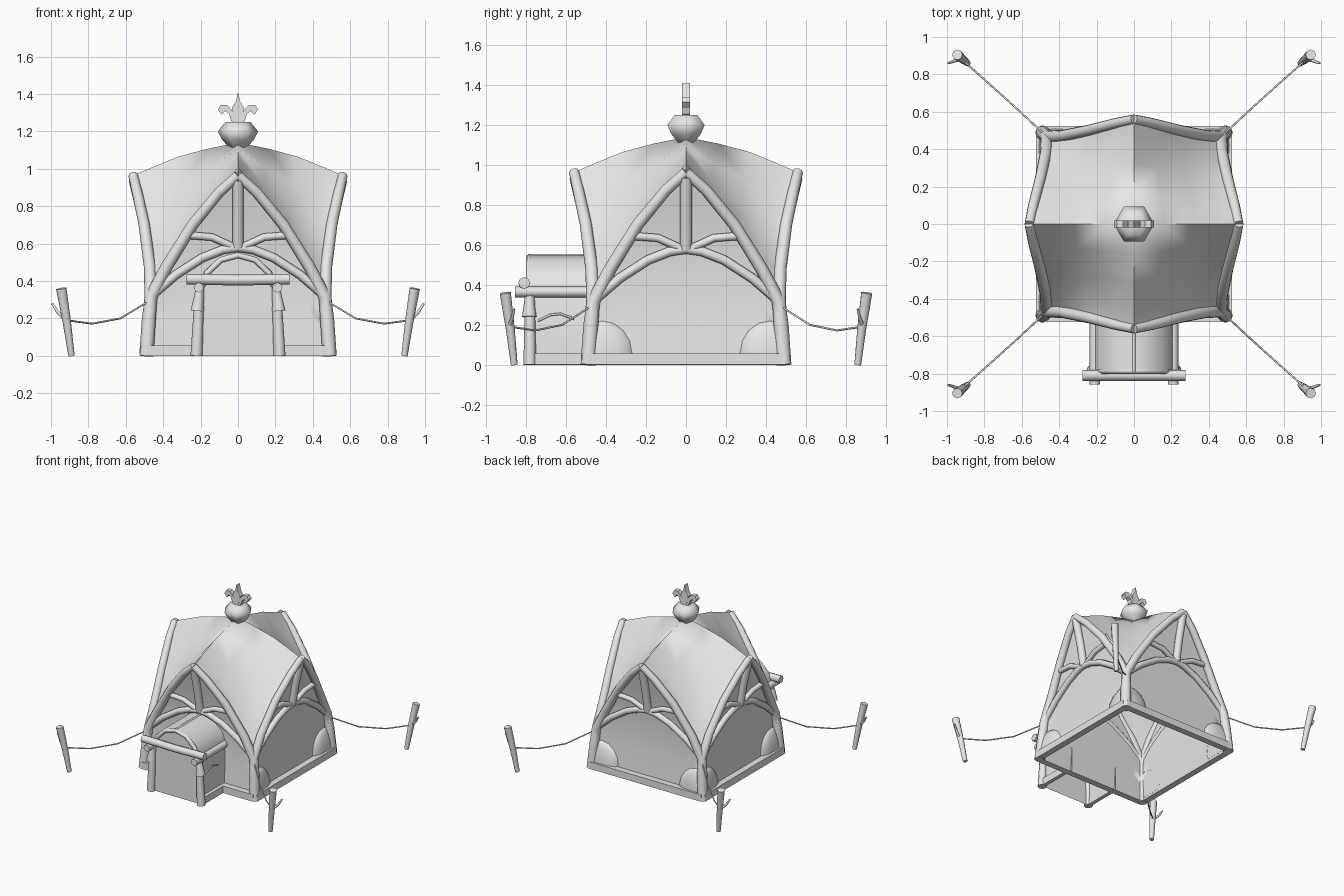
import bpy, bmesh, math
from mathutils import Matrix, Vector

if "Cube" in bpy.data.objects:
    bpy.data.objects.remove(bpy.data.objects["Cube"])

GREY = (0.8, 0.8, 0.8, 1)
mat = bpy.data.materials.new("plain grey")
mat.use_nodes = True
mat.diffuse_color = GREY
mat.node_tree.nodes["Principled BSDF"].inputs["Base Color"].default_value = GREY


def finish(ob, angle):
    bpy.ops.object.select_all(action='DESELECT')
    ob.select_set(True)
    bpy.context.view_layer.objects.active = ob
    if ob.type == 'CURVE':
        bpy.ops.object.convert(target='MESH')
        ob = bpy.context.object
    ob.data.materials.clear()
    ob.data.materials.append(mat)
    bpy.ops.object.shade_smooth_by_angle(angle=math.radians(angle))


def from_bmesh(name, bm, angle=35):
    bmesh.ops.remove_doubles(bm, verts=bm.verts, dist=0.0005)
    bmesh.ops.recalc_face_normals(bm, faces=bm.faces)
    me = bpy.data.meshes.new(name)
    bm.to_mesh(me)
    bm.free()
    ob = bpy.data.objects.new(name, me)
    bpy.context.collection.objects.link(ob)
    finish(ob, angle)


def tube(name, points, r0, r1=None, turn=Matrix()):
    """Round pole along a path, tapering from r0 to r1."""
    r1 = r0 if r1 is None else r1
    cu = bpy.data.curves.new(name, 'CURVE')
    cu.dimensions = '3D'
    cu.bevel_depth = 1
    cu.bevel_resolution = 2
    cu.use_fill_caps = True
    sp = cu.splines.new('POLY')
    sp.points.add(len(points) - 1)
    for i, p in enumerate(points):
        sp.points[i].co = (*(turn @ Vector(p)), 1)
        sp.points[i].radius = r0 + (r1 - r0) * i / (len(points) - 1)
    ob = bpy.data.objects.new(name, cu)
    bpy.context.collection.objects.link(ob)
    finish(ob, 65)


def grid(bm, rows):
    vs = [[bm.verts.new(p) for p in row] for row in rows]
    for a, b in zip(vs, vs[1:]):
        for i in range(len(a) - 1):
            bm.faces.new((a[i], a[i + 1], b[i + 1], b[i]))


def prism(name, outline, y0, y1):
    """Solid with an x-z outline, running from y0 to y1."""
    bm = bmesh.new()
    f = bm.faces.new([bm.verts.new((x, y0, z)) for x, z in outline])
    new = bmesh.ops.extrude_face_region(bm, geom=[f])["geom"]
    bmesh.ops.translate(bm, vec=(0, y1 - y0, 0),
                        verts=[v for v in new if isinstance(v, bmesh.types.BMVert)])
    from_bmesh(name, bm)


def box(name, centre, size, turn=Matrix()):
    bm = bmesh.new()
    bmesh.ops.create_cube(bm, size=1, matrix=turn @ Matrix.Translation(centre)
                          @ Matrix.Diagonal((*size, 1)))
    from_bmesh(name, bm)


def mirrored(pts):
    """Complete a half profile that ends on the centre line."""
    return pts + [(-x, z) for x, z in reversed(pts[:-1])]


# The sides lean in at the waist and flare out toward the peaks
LEAN = [(0, 0.49), (0.33, 0.465), (0.55, 0.475), (0.75, 0.51), (1.0, 0.568)]


def depth(z):
    for (z0, d0), (z1, d1) in zip(LEAN, LEAN[1:]):
        if z <= z1:
            return d0 + (d1 - d0) * (z - z0) / (z1 - z0)
    return LEAN[-1][1]


def on_side(pts):
    return [(s, -depth(z), z) for s, z in pts]


ARCH = [(0.463, 0.32), (0.38, 0.48), (0.24, 0.705), (0.1, 0.875), (0, 0.965)]
RIDGE = [(0, 1.14), (0.16, 1.108), (0.32, 1.065), (0.45, 1.012), (0.57, 0.965)]

# Canvas roof: four curved patches between the ridges and the arches
bm = bmesh.new()
n = len(ARCH) - 1
rx = [Vector((r, 0, z)) for r, z in RIDGE]
ax = [Vector((depth(z), s, z)) for s, z in reversed(ARCH)]
rx[-1] = ax[0].copy()
swap = lambda p: Vector((p.y, p.x, p.z))
ry, ay = [swap(p) for p in rx], [swap(p) for p in ax]
ax[-1] = ay[-1] = (ax[-1] + ay[-1]) / 2
for k in range(4):
    turn = Matrix.Rotation(k * math.pi / 2, 4, 'Z')
    rows = []
    for i in range(n + 1):
        u, row = i / n, []
        for j in range(n + 1):
            v = j / n
            p = ((1 - v) * rx[i] + v * ay[i] + (1 - u) * ry[j] + u * ax[j]
                 - (1 - u) * (1 - v) * rx[0] - u * (1 - v) * rx[n]
                 - (1 - u) * v * ry[n] - u * v * ax[n])
            p.z -= 2 * u * (1 - u) * v * (1 - v)   # the canvas sags between ridges
            row.append(turn @ p)
        rows.append(row)
    grid(bm, rows)
from_bmesh("canvas_roof", bm, 60)

# Canvas walls, smooth around the corners
bm = bmesh.new()
for k in range(4):
    turn = Matrix.Rotation(k * math.pi / 2, 4, 'Z')
    rows = []
    for s, top in mirrored(ARCH):
        zs = [top * i / 8 for i in range(9)]
        rows.append([turn @ Vector((s, 0.015 - depth(z), z)) for z in zs])
    grid(bm, rows)
from_bmesh("canvas_walls", bm, 60)

# Each side: pointed arch frame, inner truss and ground rail
for k, side in enumerate(["front", "left", "back", "right"]):
    turn = Matrix.Rotation(k * math.pi / 2, 4, 'Z')
    leg = [(0.49, 0), (0.478, 0.2)]
    for m in (1, -1):
        half = [(m * s, z) for s, z in leg + ARCH]
        tube(side + "_arch_beam", on_side(half), 0.038, 0.026, turn)
        brace = [(m * 0.27, 0.645), (m * 0.14, 0.635), (m * 0.02, 0.58)]
        tube(side + "_curved_brace", on_side(brace), 0.02, 0.02, turn)
        if side != "front":
            # Low rounded bundles bulging through the canvas beside the posts
            bm = bmesh.new()
            bmesh.ops.create_uvsphere(bm, u_segments=12, v_segments=8, radius=1)
            bmesh.ops.bisect_plane(bm, geom=bm.verts[:] + bm.edges[:] + bm.faces[:],
                                   plane_co=(0, 0, 0), plane_no=(0, 1, 0), clear_outer=True)
            for v in bm.verts:
                z = max(0.06 + 0.16 * v.co.z, 0.02)
                v.co = turn @ Vector((m * min(0.42 + 0.15 * v.co.x, 0.47),
                                      0.016 - depth(z) + 0.04 * v.co.y, z))
            from_bmesh(side + "_corner_bundle", bm, 60)
    low = mirrored([(0.44, 0.34), (0.33, 0.435), (0.19, 0.525), (0.08, 0.568), (0, 0.58)])
    tube(side + "_lower_arch", on_side(low), 0.024, 0.024, turn)
    tube(side + "_king_post", on_side([(0, 0.58), (0, 0.75), (0, 0.94)]), 0.03, 0.03, turn)
    box(side + "_ground_rail", (0, -0.499, 0.028), (1.0, 0.05, 0.055), turn)

# Guy ropes, stakes and twigs
for mx in (1, -1):
    for my in (1, -1):
        tube("guy_rope", [(mx * 0.48, my * 0.48, 0.29), (mx * 0.63, my * 0.62, 0.2),
                          (mx * 0.78, my * 0.755, 0.172), (mx * 0.915, my * 0.875, 0.19)], 0.005)
        tube("stake", [(mx * 0.89, my * 0.86, 0), (mx * 0.915, my * 0.88, 0.18),
                       (mx * 0.945, my * 0.905, 0.36)], 0.017, 0.028)
        tube("stake_twig", [(mx * 0.92, my * 0.885, 0.19), (mx * 0.965, my * 0.87, 0.235),
                            (mx * 0.993, my * 0.86, 0.28)], 0.011, 0.006)

# Porch: open below, barrel roof and a closed curtain
vault = mirrored([(0.208, 0.385), (0.18, 0.455), (0.1, 0.525), (0, 0.55)])
section = [(0.208, 0)] + vault + [(-0.208, 0)]
bm = bmesh.new()
grid(bm, [[(x, y, z) for x, z in section] for y in (-0.78, -0.46)])
bm.faces.new([bm.verts.new((x, -0.775, z)) for x, z in section])
from_bmesh("porch_canvas", bm, 40)
tube("porch_rim", [(x * 0.92, -0.785, z - 0.012) for x, z in vault], 0.016)
tube("porch_ridge", [(0, -0.79, 0.545), (0, -0.46, 0.545)], 0.01)
tube("porch_cross_beam", [(-0.275, -0.81, 0.41), (0, -0.81, 0.405), (0.275, -0.81, 0.41)], 0.029)
for m in (1, -1):
    tube("porch_post", [(m * 0.222, -0.782, 0), (m * 0.205, -0.782, 0.37)], 0.032, 0.024)
    tube("porch_post_collar", [(m * 0.218, -0.785, 0.24), (m * 0.207, -0.785, 0.34)], 0.036, 0.022)
    tube("porch_side_beam", [(m * 0.21, -0.857, 0.365), (m * 0.21, -0.47, 0.365)], 0.027)
    box("porch_ground_rail", (m * 0.22, -0.63, 0.028), (0.03, 0.3, 0.055))
    tube("porch_tie", [(m * 0.215, -0.74, 0.22), (m * 0.215, -0.68, 0.25),
                       (m * 0.215, -0.63, 0.255), (m * 0.215, -0.56, 0.23)], 0.006)

# Faceted urn and three-pointed crest on the roof
bm = bmesh.new()
grid(bm, [[(r * math.cos(a * math.pi / 3), r * math.sin(a * math.pi / 3), z) for a in range(7)]
          for r, z in [(0, 1.09), (0.035, 1.1), (0.085, 1.155), (0.108, 1.2), (0.067, 1.25), (0, 1.25)]])
bmesh.ops.dissolve_degenerate(bm, edges=bm.edges, dist=0.0005)
from_bmesh("roof_urn", bm, 62)
prism("crest_spike", mirrored([(0.018, 1.24), (0.022, 1.29), (0.033, 1.325), (0.012, 1.36), (0, 1.41)]),
      -0.02, 0.02)
for m in (1, -1):
    leaf = [(0.01, 1.245), (0.036, 1.255), (0.048, 1.295), (0.07, 1.31), (0.085, 1.288),
            (0.108, 1.315), (0.092, 1.342), (0.058, 1.342), (0.034, 1.315), (0.012, 1.28)]
    prism("crest_leaf", [(m * x, z) for x, z in leaf], -0.019, 0.019)
